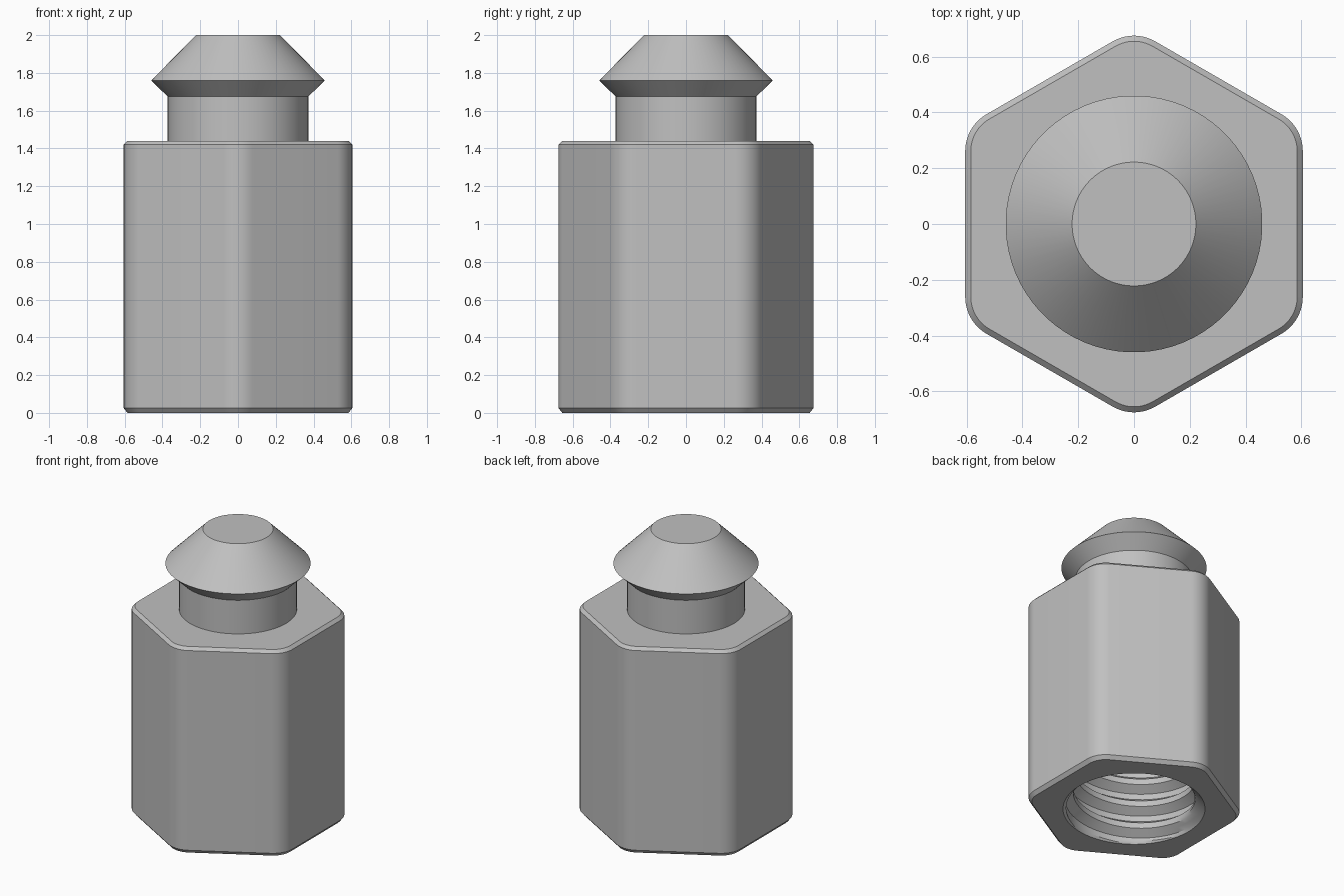
import bpy, bmesh
from math import sin, cos, radians, pi

if "Cube" in bpy.data.objects:
    bpy.data.objects.remove(bpy.data.objects["Cube"], do_unlink=True)

STEPS = 12            # points per hexagon corner
COLS = STEPS * 6      # points per ring
FLAT, FILLET = 0.605, 0.153

metal = bpy.data.materials.new("grey metal")
metal.use_nodes = True
GREY = (0.53, 0.53, 0.53, 1)
metal.diffuse_color = GREY
metal.node_tree.nodes["Principled BSDF"].inputs["Base Color"].default_value = GREY


def column_angle(j):
    return radians((j + 0.5) * 360 / COLS)


def circle(r, z):
    return [(r * cos(column_angle(j)), r * sin(column_angle(j)), z) for j in range(COLS)]


def hexagon(inset, z):
    """Rounded hexagon with flats facing left and right."""
    ring = []
    reach = (FLAT - FILLET) / cos(pi / 6)
    r = FILLET - inset
    for corner in range(6):
        mid = radians(60 * corner + 30)
        for t in range(STEPS):
            a = radians(60 * (corner + t / (STEPS - 1)))
            ring.append((reach * cos(mid) + r * cos(a), reach * sin(mid) + r * sin(a), z))
    return ring


def loft(bm, rings):
    """Skin consecutive closed rings with quads."""
    loops = [[bm.verts.new(p) for p in ring] for ring in rings]
    for low, high in zip(loops, loops[1:]):
        for j in range(COLS):
            k = (j + 1) % COLS
            bm.faces.new((low[j], low[k], high[k], high[j]))
    return loops


def finish(bm, name):
    bmesh.ops.remove_doubles(bm, verts=bm.verts, dist=0.0002)
    bmesh.ops.dissolve_degenerate(bm, edges=bm.edges, dist=0.0002)
    bmesh.ops.recalc_face_normals(bm, faces=bm.faces)
    mesh = bpy.data.meshes.new(name)
    bm.to_mesh(mesh)
    bm.free()
    mesh.materials.append(metal)
    obj = bpy.data.objects.new(name, mesh)
    bpy.context.collection.objects.link(obj)
    bpy.ops.object.select_all(action="DESELECT")
    obj.select_set(True)
    bpy.context.view_layer.objects.active = obj
    bpy.ops.object.shade_smooth_by_angle(angle=radians(28))
    return obj


# Thread dimensions
PITCH, ROWS, DEPTH = 0.16, 8, 1.12
CREST, ROOT, MOUTH = 0.385, 0.44, 0.45


def thread_point(row, j):
    """Point on the helical bore, with a countersunk mouth."""
    z = PITCH * (row / ROWS + j / COLS)
    z = min(max(z, 0), DEPTH)
    phase = (row % ROWS) / ROWS
    lift = min(max((abs(phase - 0.5) - 0.125) / 0.25, 0), 1)
    r = CREST if z >= DEPTH else ROOT + (CREST - ROOT) * lift
    r = max(r, MOUTH - z)
    a = column_angle(j)
    return (r * cos(a), r * sin(a), z)


# Body: hexagonal sleeve, snap head and threaded blind hole
bm = bmesh.new()
loops = loft(bm, [
    circle(MOUTH, 0), hexagon(0.02, 0), hexagon(0, 0.025),
    hexagon(0, 1.42), hexagon(0.02, 1.44),
    circle(0.373, 1.44), circle(0.373, 1.675),
    circle(0.46, 1.76), circle(0.222, 2.0),
])
bm.faces.new(loops[-1])

rows = range(-ROWS, int(DEPTH / PITCH * ROWS) + 2)
grid = [[bm.verts.new(thread_point(i, j)) for j in range(COLS + 1)] for i in rows]
for low, high in zip(grid, grid[1:]):
    for j in range(COLS):
        bm.faces.new((low[j], low[j + 1], high[j + 1], high[j]))
bm.faces.new([bm.verts.new(p) for p in circle(CREST, DEPTH)])
finish(bm, "threaded_hex_standoff")
